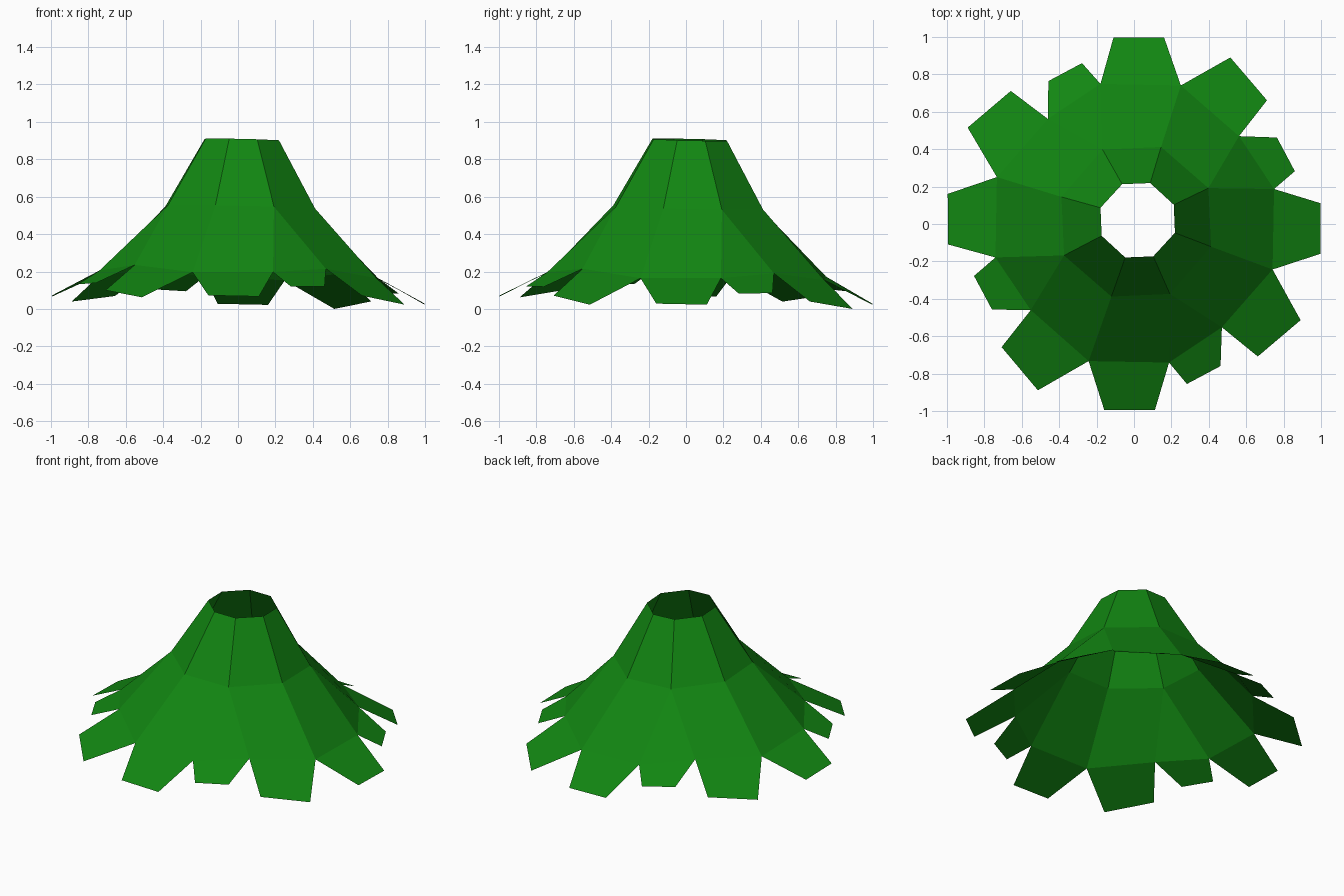
import bpy
import bmesh
from mathutils import Matrix, Vector

cube = bpy.data.objects.get("Cube")
if cube:
    bpy.data.objects.remove(cube, do_unlink=True)

# Leaf green material
green = bpy.data.materials.new("leaf_green")
green.use_nodes = True
colour = (0.006, 0.24, 0.006, 1)
green.diffuse_color = colour
green.node_tree.nodes["Principled BSDF"].inputs["Base Color"].default_value = colour

# The whole crown leans slightly towards the back left
LEAN = Matrix.Rotation(0.022, 4, 'Y') @ Matrix.Rotation(-0.022, 4, 'X')

# Key points of one quarter, running clockwise from the back
rim = [(-0.083, 0.193, 0.905), (0.067, 0.199, 0.905)]
waist = [(-0.18, 0.386, 0.543), (0.133, 0.4, 0.543)]
hem = [(-0.183, 0.745, 0.185), (0.247, 0.737, 0.175), (0.557, 0.465, 0.213)]
tips = [
    [(-0.11, 0.997, 0.047), (0.16, 0.997, 0.047)],   # straight leaf
    [(0.515, 0.89, 0.031), (0.71, 0.66, 0.07)],      # large diagonal leaf
    [(0.762, 0.46, 0.112), (0.858, 0.28, 0.107)],    # small leaf
]


def ring(points):
    """Repeat a quarter's points all the way round."""
    return [Matrix.Rotation(-1.5707963 * q, 4, 'Z') @ Vector(p)
            for q in range(4) for p in points]


def build(name, faces):
    """Make one flat-shaded sheet, wound to face outwards."""
    bm = bmesh.new()
    for face in faces:
        bm.faces.new([bm.verts.new(LEAN @ p) for p in face])
    bmesh.ops.remove_doubles(bm, verts=bm.verts, dist=0.0005)
    for f in bm.faces:
        f.normal_update()
        if f.normal.z < 0:
            f.normal_flip()
    mesh = bpy.data.meshes.new(name)
    bm.to_mesh(mesh)
    bm.free()
    mesh.materials.append(green)
    obj = bpy.data.objects.new(name, mesh)
    bpy.context.collection.objects.link(obj)


top, mid, low = ring(rim), ring(waist), ring(hem)
ends = ring([p for pair in tips for p in pair])

# Steep open collar of eight panels
build("collar", [(top[i], top[(i + 1) % 8], mid[(i + 1) % 8], mid[i])
                 for i in range(8)])

# Flared skirt: two panels and one gusset per quarter
skirt = []
for q in range(4):
    a, b, c = mid[2 * q], mid[2 * q + 1], mid[(2 * q + 2) % 8]
    d, e, f, g = (low[(3 * q + k) % 12] for k in range(4))
    skirt += [(a, b, e, d), (b, c, f, e), (c, g, f)]
build("skirt", skirt)

# Twelve separate leaf flaps hanging from the hem
build("leaf_flaps", [(low[i], low[(i + 1) % 12], ends[2 * i + 1], ends[2 * i])
                     for i in range(12)])
